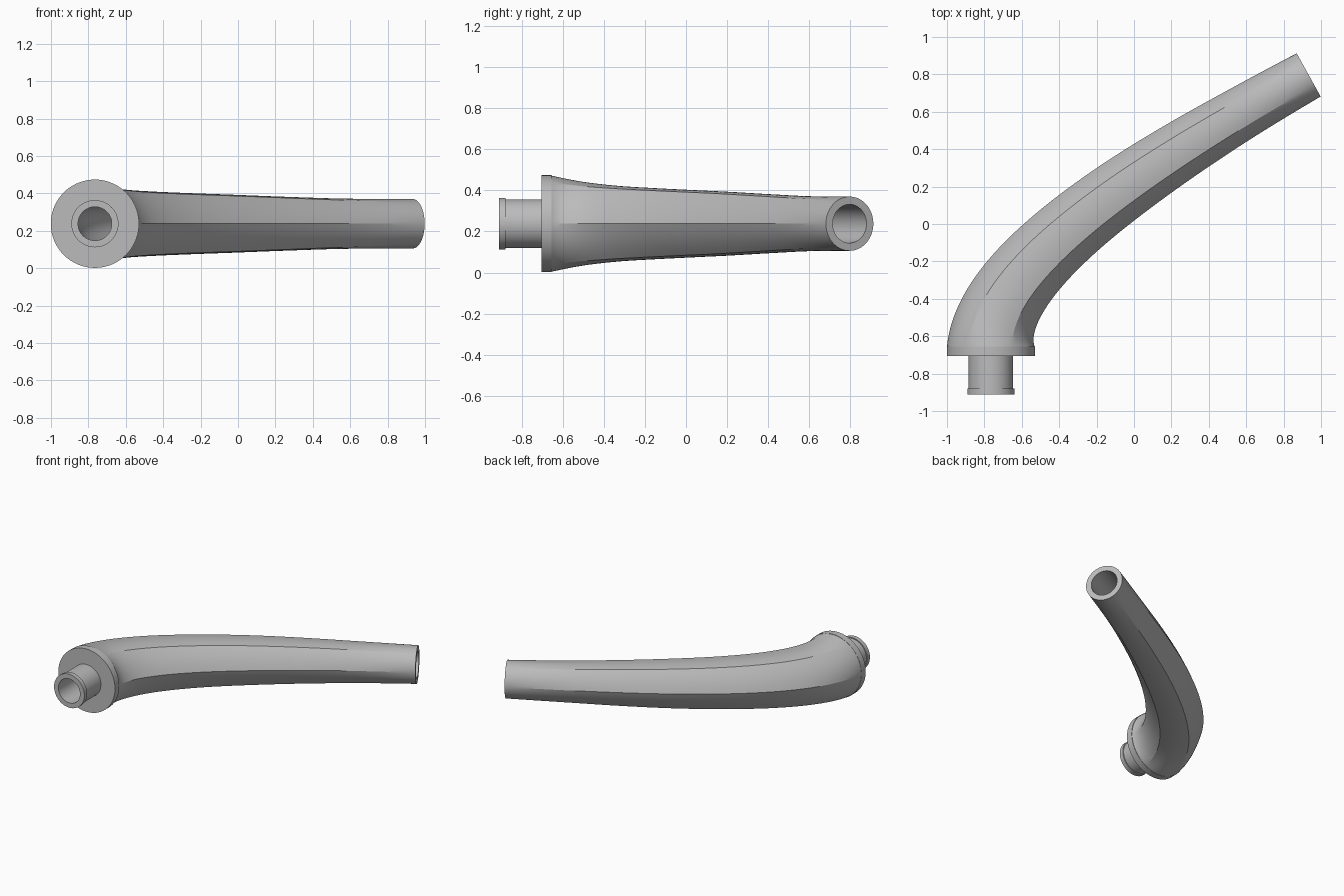
import bpy, bmesh, math
from mathutils import Vector

cube = bpy.data.objects.get("Cube")
if cube:
    bpy.data.objects.remove(cube, do_unlink=True)

SEG = 72
UP = Vector((0, 0, 1))
BASE = Vector((-0.765, -0.66, 0.238))
TIP = Vector((0.934, 0.797, 0.238))
BORE = 0.09

metal = bpy.data.materials.new("satin_grey")
metal.use_nodes = True
grey = (0.5, 0.5, 0.5, 1)
metal.diffuse_color = grey
metal.node_tree.nodes["Principled BSDF"].inputs["Base Color"].default_value = grey


def ring(center, side, radius, facet=0.0):
    """Circle that blends towards a hexagon with corners on the side axis."""
    points = []
    for i in range(SEG):
        a = math.tau * i / SEG
        from_mid = a % (math.pi / 3) - math.pi / 6
        hexagon = math.cos(math.pi / 6) / math.cos(from_mid)
        r = radius * (1 + facet * (hexagon - 1))
        points.append(center + side * (r * math.cos(a)) + UP * (r * math.sin(a)))
    return points


def loft(name, rings):
    """Skin a closed loop of rings into a tube wall, smooth between creases."""
    bm = bmesh.new()
    loops = [[bm.verts.new(p) for p in r] for r in rings]
    for a, b in zip(loops, loops[1:] + loops[:1]):
        for i in range(SEG):
            j = (i + 1) % SEG
            bm.faces.new((a[i], a[j], b[j], b[i]))
    bmesh.ops.recalc_face_normals(bm, faces=bm.faces)
    mesh = bpy.data.meshes.new(name)
    bm.to_mesh(mesh)
    bm.free()
    mesh.materials.append(metal)
    obj = bpy.data.objects.new(name, mesh)
    bpy.context.collection.objects.link(obj)
    bpy.ops.object.select_all(action='DESELECT')
    obj.select_set(True)
    bpy.context.view_layer.objects.active = obj
    bpy.ops.object.shade_smooth_by_angle(angle=math.radians(18))


def spine(t):
    """Point and direction on the curved centre line."""
    p1 = BASE + Vector((0, 0.41, 0))
    p2 = TIP - Vector((0.875, 0.485, 0)) * 1.12
    s = 1 - t
    point = BASE * s ** 3 + p1 * (3 * s * s * t) + p2 * (3 * s * t * t) + TIP * t ** 3
    along = (p1 - BASE) * (s * s) + (p2 - p1) * (2 * s * t) + (TIP - p2) * (t * t)
    return point, along.normalized()


def smooth_value(values, t):
    """Catmull-Rom through evenly spaced values."""
    last = len(values) - 1
    k = min(int(t * last), last - 1)
    f = t * last - k
    b, c = values[k], values[k + 1]
    a = values[k - 1] if k else 2 * b - c
    d = values[k + 2] if k + 2 <= last else 2 * c - b
    return 0.5 * (2 * b + (c - a) * f + (2 * a - 5 * b + 4 * c - d) * f * f
                  + (3 * b - a - 3 * c + d) * f ** 3)


# Curved hollow lever: round ends, rounded hexagon between
radii = [0.235, 0.215, 0.201, 0.190, 0.180, 0.170, 0.157, 0.143, 0.132]
facets = [0, 0.4, 0.62, 0.65, 0.65, 0.65, 0.62, 0.47, 0]
STEPS = 80
outer, inner = [], []
for n in range(STEPS + 1):
    t = n / STEPS
    point, along = spine(t)
    side = along.cross(UP)
    facet = max(smooth_value(facets, t), 0)
    outer.append(ring(point, side, smooth_value(radii, t), facet))
    inner.append(ring(point, side, BORE + 0.004 * t))
loft("lever_handle", outer + inner[::-1])

# Mounting flange and hollow spigot turned about the y direction
profile = [(BORE, -0.655), (BORE, -0.912), (0.126, -0.912), (0.126, -0.88),
           (0.119, -0.88), (0.119, -0.705), (0.236, -0.705), (0.236, -0.655)]
loft("flange_and_spigot",
     [ring(Vector((BASE.x, y, BASE.z)), Vector((1, 0, 0)), r) for r, y in profile])
